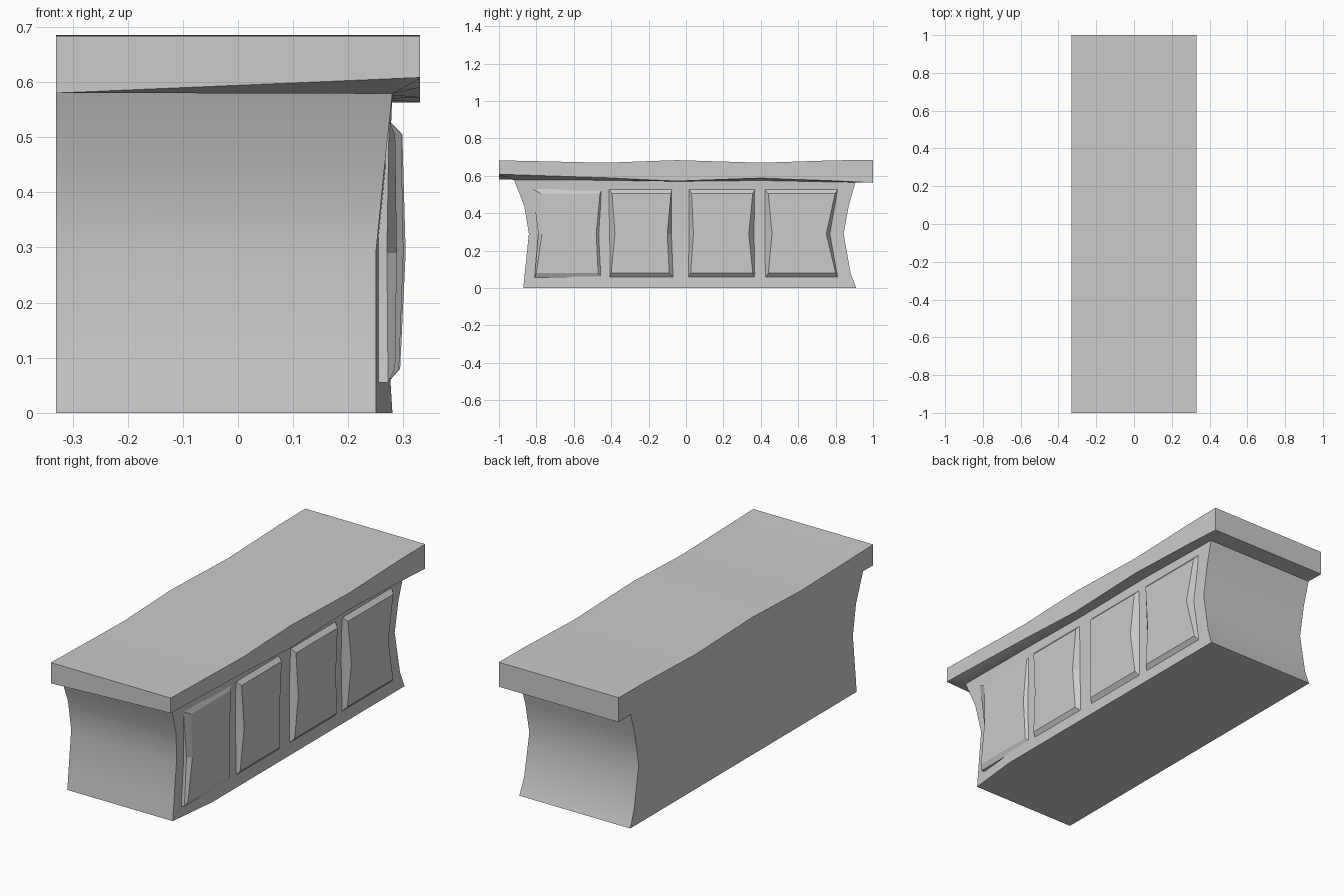
import bpy, bmesh, math

def make(name, rings, flat_angle=30):
    """Loft a list of equal-length closed rings and cap both ends."""
    bm = bmesh.new()
    vs = [[bm.verts.new(p) for p in r] for r in rings]
    n = len(vs[0])
    for a, b in zip(vs, vs[1:]):
        for i in range(n):
            j = (i + 1) % n
            bm.faces.new((a[i], a[j], b[j], b[i]))
    bm.faces.new(vs[0][::-1])
    bm.faces.new(vs[-1])
    bmesh.ops.recalc_face_normals(bm, faces=bm.faces)
    me = bpy.data.meshes.new(name)
    bm.to_mesh(me)
    bm.free()
    ob = bpy.data.objects.new(name, me)
    bpy.context.collection.objects.link(ob)
    bpy.ops.object.select_all(action='DESELECT')
    ob.select_set(True)
    bpy.context.view_layer.objects.active = ob
    bpy.ops.object.shade_smooth_by_angle(angle=math.radians(flat_angle))
    return ob

BACK = -0.33

# Waisted body: z, front end y, rear end y, panel-side x at the front end and along the rest
levels = [
    (0.00, -0.87, 0.91, 0.25, 0.28),
    (0.08, -0.862, 0.88, 0.25, 0.275),
    (0.29, -0.84, 0.843, 0.25, 0.272),
    (0.44, -0.865, 0.87, 0.265, 0.274),
    (0.58, -0.92, 0.91, 0.28, 0.28),
]
make("body", [[(BACK, y0, z), (xf, y0, z), (xr, -0.6, z), (xr, y1, z), (BACK, y1, z)]
              for z, y0, y1, xf, xr in levels])

# Wavy top slab: y, back underside z, inner underside z, outer underside z, top z
stations = [
    (-1.00, 0.58, 0.606, 0.608, 0.683),
    (-0.92, 0.58, 0.579, 0.606, 0.681),
    (-0.43, 0.577, 0.576, 0.59, 0.67),
    (-0.05, 0.57, 0.57, 0.572, 0.684),
    (0.40, 0.575, 0.575, 0.588, 0.67),
    (0.80, 0.567, 0.567, 0.573, 0.683),
    (1.00, 0.563, 0.563, 0.563, 0.685),
]
make("top_slab", [[(BACK, y, b), (0.28, y, i), (0.33, y, o), (0.33, y, t), (BACK, y, t)]
                  for y, b, i, o, t in stations])

# Raised panels: outer and inner side y values at bottom, middle, top, then face x
ZO = (0.055, 0.29, 0.53)
ZI = (0.08, 0.29, 0.505)
panels = [
    ((-0.81, -0.79, -0.82), (-0.45, -0.465, -0.45),
     (-0.80, -0.77, -0.775), (-0.47, -0.48, -0.46), (0.285, 0.288, 0.285)),
    ((-0.41, -0.41, -0.415), (-0.065, -0.075, -0.075),
     (-0.40, -0.38, -0.395), (-0.09, -0.10, -0.08), (0.292, 0.30, 0.296)),
    ((0.01, 0.015, 0.015), (0.37, 0.365, 0.37),
     (0.025, 0.04, 0.03), (0.357, 0.335, 0.357), (0.294, 0.304, 0.298)),
    ((0.42, 0.42, 0.42), (0.813, 0.77, 0.813),
     (0.44, 0.46, 0.44), (0.80, 0.75, 0.797), (0.294, 0.302, 0.297)),
]

def loop(left, right, zs, xs):
    side = list(zip(xs, left, zs))
    return side + list(zip(xs, right, zs))[::-1]

for k, (ol, orr, il, ir, face) in enumerate(panels):
    base = (0.272, 0.270, 0.274)
    make(f"panel_{k + 1}", [loop(ol, orr, ZO, (0.235,) * 3),
                            loop(ol, orr, ZO, base),
                            loop(il, ir, ZI, face)], 15)
